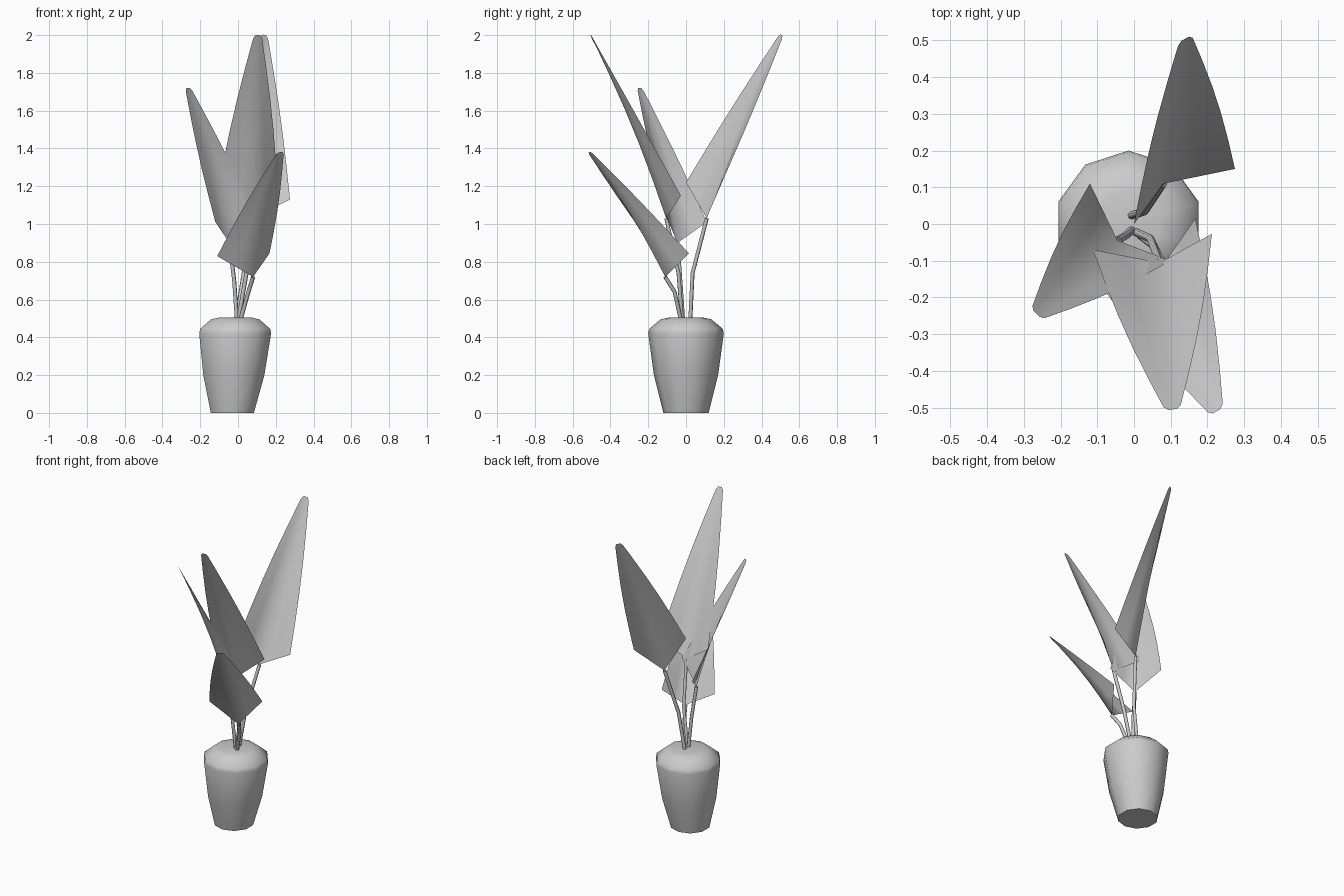
import bpy, bmesh, math
from mathutils import Vector

if "Cube" in bpy.data.objects:
    bpy.data.objects.remove(bpy.data.objects["Cube"])


def finish(name, bm, angle):
    mesh = bpy.data.meshes.new(name)
    bm.to_mesh(mesh)
    bm.free()
    ob = bpy.data.objects.new(name, mesh)
    bpy.context.collection.objects.link(ob)
    bpy.ops.object.select_all(action='DESELECT')
    ob.select_set(True)
    bpy.context.view_layer.objects.active = ob
    bpy.ops.object.shade_smooth_by_angle(angle=math.radians(angle))
    return ob


def bridge(bm, rows, closed=False):
    for a, b in zip(rows, rows[1:]):
        n = len(a)
        for i in range(n if closed else n - 1):
            j = (i + 1) % n
            bm.faces.new((a[i], a[j], b[j], b[i]))


# Pot: ten-sided tapered vase with rounded shoulder (centre x, radius, z)
bm = bmesh.new()
rings = []
for cx, r, z in [(-.03, .12, 0), (-.022, .17, .2), (-.015, .2, .42),
                 (-.015, .195, .445), (-.015, .135, .495), (-.015, .09, .505)]:
    rings.append([bm.verts.new((cx + r * math.cos(math.radians(90 + 36 * k)),
                                r * math.sin(math.radians(90 + 36 * k)), z))
                  for k in range(10)])
bridge(bm, rings, closed=True)
bm.faces.new(rings[0][::-1])
bm.faces.new(rings[-1])
finish("pot", bm, 50)


# Leaf: folded blade from two base corners and a midrib, tapering to a blunt tip
def leaf(name, base, left, right, tip):
    base, left, right, tip = map(Vector, (base, left, right, tip))
    side = (right - left).normalized()
    inward = Vector((-(tip - base).x, -(tip - base).y, 0)).normalized()
    bm = bmesh.new()
    rows = []
    for t in (0, .2, .4, .6, .8, .93, .98, 1):
        bulge = math.sin(math.pi * t)
        blunt = .012 if t == 1 else .02 * t
        mid = base.lerp(tip, t) + inward * .02 * bulge
        lo = left.lerp(tip, t) - side * (.012 * bulge + blunt)
        hi = right.lerp(tip, t) + side * (.012 * bulge + blunt)
        rows.append([bm.verts.new(p) for p in
                     (lo, lo.lerp(mid, .5), mid, mid.lerp(hi, .5), hi)])
    bridge(bm, rows)
    finish(name, bm, 70)


# Stem: thin bent tube
def stem(name, pts):
    cu = bpy.data.curves.new(name, 'CURVE')
    cu.dimensions = '3D'
    cu.bevel_depth = .011
    cu.bevel_resolution = 1
    sp = cu.splines.new('POLY')
    sp.points.add(len(pts) - 1)
    for p, co in zip(sp.points, pts):
        p.co = (*co, 1)
    bpy.context.collection.objects.link(bpy.data.objects.new(name, cu))


# Name, stem root, stem bend, leaf base, left corner, right corner, tip
plants = [
    ("back", (-.01, .022, .48), (.03, .035, .74), (.08, .11, 1.03),
     (-.0, .0, 1.22), (.275, .15, 1.13), (.14, .505, 2.0)),
    ("front", (0, -.02, .48), (.045, -.04, .74), (.07, -.105, 1.03),
     (-.112, -.07, 1.15), (.212, -.027, 1.15), (.105, -.505, 2.0)),
    ("low", (.01, -.025, .48), (.055, -.06, .64), (.08, -.11, .72),
     (-.11, -.14, .83), (.167, .015, .845), (.225, -.51, 1.38)),
    ("side", (-.005, -.015, .48), (-.02, -.03, .7), (-.045, -.045, .9),
     (-.12, .11, 1.01), (.1, -.1, 1.03), (-.265, -.245, 1.72)),
]
for name, root, bend, base, left, right, tip in plants:
    stem(name + "_stem", [root, bend, base])
    leaf(name + "_leaf", base, left, right, tip)
